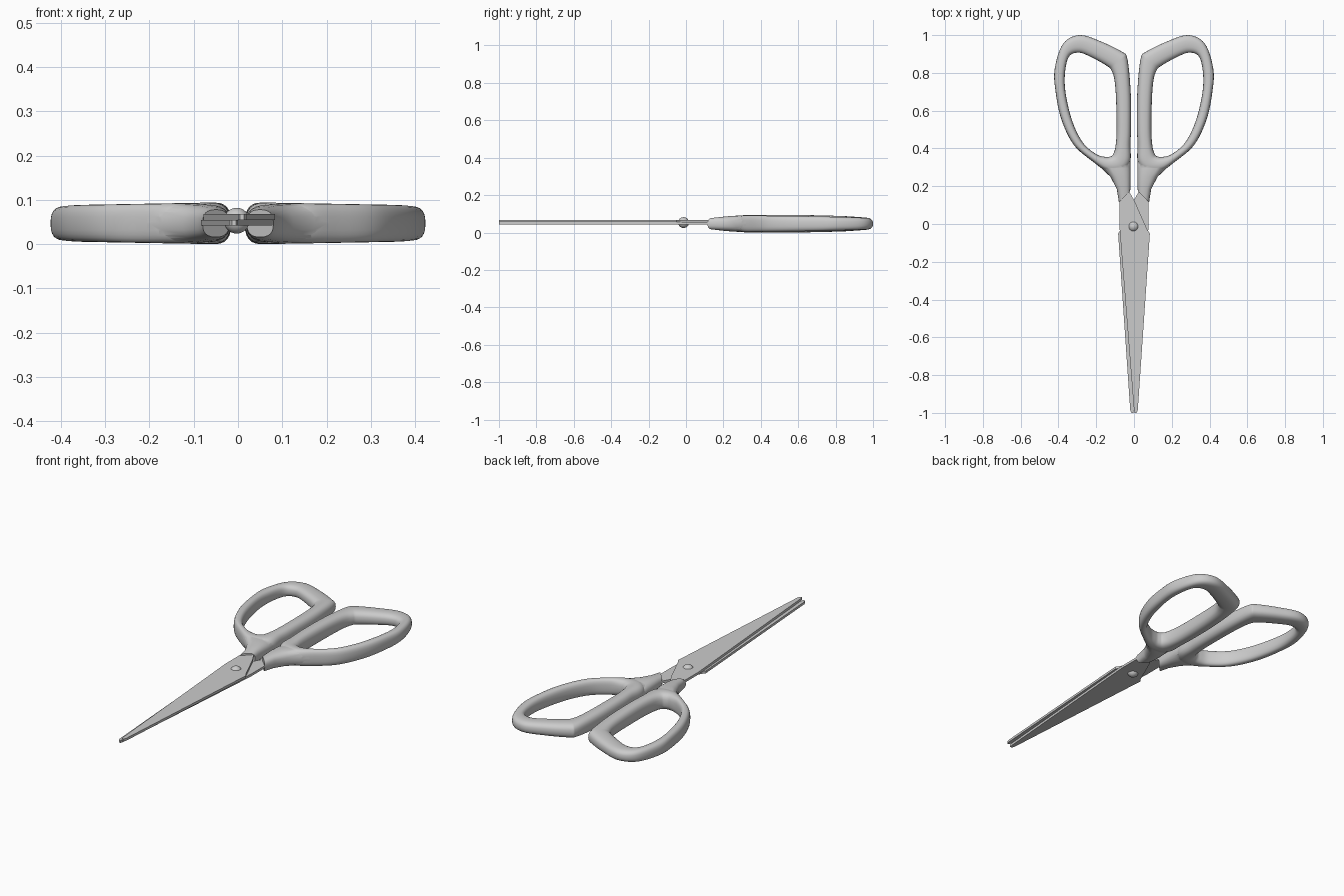
import bpy, bmesh, math
from mathutils import Vector

if "Cube" in bpy.data.objects:
    bpy.data.objects.remove(bpy.data.objects["Cube"])

ZC = 0.047      # handle mid height
ZB = 0.055      # plane where the blades meet


def make_object(name, bm):
    bmesh.ops.recalc_face_normals(bm, faces=bm.faces)
    me = bpy.data.meshes.new(name)
    bm.to_mesh(me)
    bm.free()
    ob = bpy.data.objects.new(name, me)
    bpy.context.collection.objects.link(ob)
    return ob


def activate(ob):
    bpy.ops.object.select_all(action='DESELECT')
    ob.select_set(True)
    bpy.context.view_layer.objects.active = ob


def smooth_loop(pts, steps=6):
    """Closed Catmull-Rom curve through the points."""
    p = [Vector(q) for q in pts]
    n, out = len(p), []
    for i in range(n):
        a, b, c, d = p[i - 1], p[i], p[(i + 1) % n], p[(i + 2) % n]
        for k in range(steps):
            t = k / steps
            out.append(0.5 * (2 * b + (c - a) * t + (2 * a - 5 * b + 4 * c - d) * t * t
                              + (3 * b - a - 3 * c + d) * t ** 3))
    return out


def section(bm, a, b, h, power=2.6, n=24):
    """Rounded section spanning plan points a to b with half height h."""
    vs = []
    for k in range(n):
        t = 2 * math.pi * k / n
        c, s = math.cos(t), math.sin(t)
        u = math.copysign(abs(c) ** (2 / power), c)
        w = math.copysign(abs(s) ** (2 / power), s)
        p = (a + b) / 2 + (b - a) / 2 * u
        vs.append(bm.verts.new((p.x, p.y, ZC + h * w)))
    return vs


def loft(bm, rings, closed):
    n = len(rings[0])
    for i in range(len(rings) if closed else len(rings) - 1):
        r, q = rings[i], rings[(i + 1) % len(rings)]
        for k in range(n):
            bm.faces.new((r[k], r[(k + 1) % n], q[(k + 1) % n], q[k]))
    if not closed:
        bm.faces.new(rings[0])
        bm.faces.new(rings[-1])


# Finger loop: outer outline and matching hole outline
outer = [(.02, .33), (.019, .42), (.016, .5), (.016, .66), (.025, .80), (.038, .885),
         (.06, .91), (.165, .962), (.285, 1.0), (.375, .955), (.42, .82), (.415, .70),
         (.385, .555), (.32, .42), (.22, .332), (.14, .28), (.06, .28)]
inner = [(.112, .367), (.098, .41), (.092, .5), (.095, .66), (.103, .76), (.118, .81),
         (.14, .835), (.22, .88), (.29, .907), (.345, .885), (.366, .79), (.36, .68),
         (.325, .54), (.27, .43), (.20, .37), (.15, .355), (.127, .357)]
bm = bmesh.new()
rings = []
for o, i in zip(smooth_loop(outer), smooth_loop(inner)):
    m = (o + i) / 2
    h = 0.047 - 0.018 * max(0, m.x - 0.055) - 0.05 * max(0, m.y - 0.5) ** 2
    rings.append(section(bm, o, i, h))
loft(bm, rings, True)
handles = make_object("handles", bm)

# Stem joining the loop to the blade tang: left y, right y, left x, right x, half height
stem_rows = [(.175, .115, .02, .08, .031), (.205, .185, .019, .091, .037),
             (.25, .25, .018, .125, .042), (.295, .295, .018, .173, .044),
             (.32, .32, .018, .205, .043), (.335, .335, .02, .2, .037)]
bm = bmesh.new()
loft(bm, [section(bm, Vector((xl, yl)), Vector((xr, yr)), h)
          for yl, yr, xl, xr, h in stem_rows], False)
stem = make_object("stem", bm)

# Merge stem and loop, then mirror for the other handle
mod = handles.modifiers.new("join", 'BOOLEAN')
mod.operation = 'UNION'
mod.solver = 'EXACT'
mod.object = stem
activate(handles)
bpy.ops.object.modifier_apply(modifier=mod.name)
bpy.data.objects.remove(stem, do_unlink=True)
handles.modifiers.new("mirror", 'MIRROR')
bpy.ops.object.modifier_apply(modifier="mirror")
bpy.ops.object.shade_smooth_by_angle(angle=math.radians(40))

# Blades: one flat profile, flipped for the lower one
profile = [(.0, -.985), (.004, -1.0), (.014, -1.0), (.02, -.985), (.084, -.05), (.07, -.03),
           (.004, .12), (-.03, .18), (-.035, .25), (-.075, .22), (-.078, .13), (-.078, 0)]
for name, side in (("upper_blade", 1), ("lower_blade", -1)):
    bm = bmesh.new()
    face = bm.faces.new([bm.verts.new((side * x, y, ZB)) for x, y in profile])
    ext = bmesh.ops.extrude_face_region(bm, geom=[face], use_keep_orig=True)
    for v in ext["geom"]:
        if isinstance(v, bmesh.types.BMVert):
            v.co.z += side * 0.013
    make_object(name, bm)

# Pivot rivet
bpy.ops.mesh.primitive_uv_sphere_add(segments=24, ring_count=16, radius=0.029,
                                     location=(-0.003, -0.013, 0.053))
bpy.context.object.name = "pivot_rivet"
bpy.ops.object.shade_smooth()
